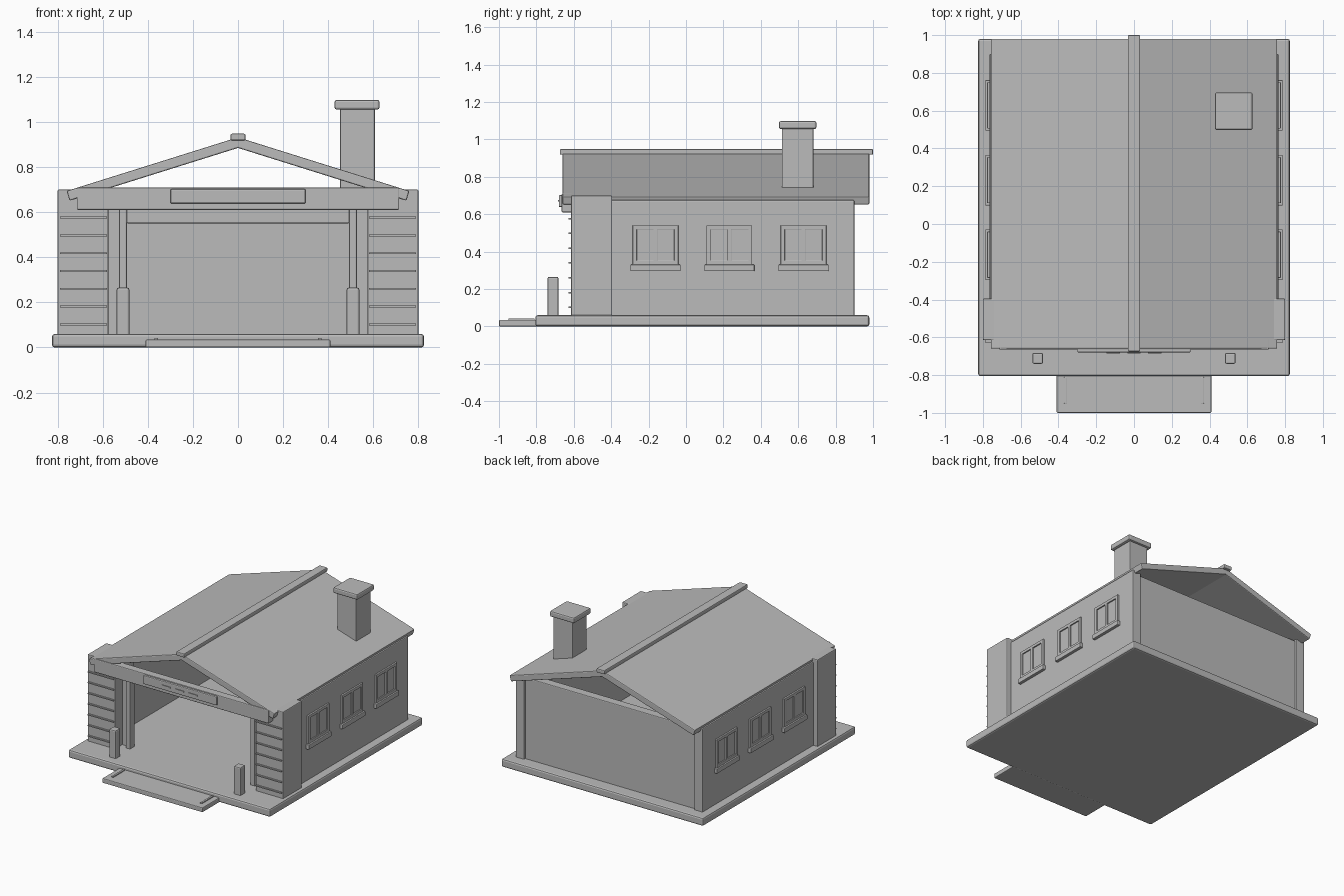
import bpy, math
from mathutils import Matrix

default = bpy.data.objects.get("Cube")
if default:
    bpy.data.objects.remove(default, do_unlink=True)

grey = bpy.data.materials.new("plain grey")
grey.use_nodes = True
COLOUR = (0.5, 0.5, 0.5, 1)
grey.diffuse_color = COLOUR
grey.node_tree.nodes["Principled BSDF"].inputs["Base Color"].default_value = COLOUR


def box(name, x, y, z, bevel=0.006):
    """Bevelled box from its (low, high) extent along each axis."""
    spans = (x, y, z)
    bpy.ops.mesh.primitive_cube_add(size=1)
    ob = bpy.context.object
    ob.name = ob.data.name = name
    ob.data.transform(Matrix.Diagonal([b - a for a, b in spans] + [1]))
    ob.location = [(a + b) / 2 for a, b in spans]
    ob.data.materials.append(grey)
    if bevel:
        mod = ob.modifiers.new("soft edges", "BEVEL")
        mod.width = bevel
        mod.segments = 2
    return ob


def pair(name, x, y, z, bevel=0.006):
    """Same box on both sides of the building."""
    box("left_" + name, x, y, z, bevel)
    box("right_" + name, (-x[1], -x[0]), y, z, bevel)


# Ground slab and entry ramp
box("foundation_slab", (-0.825, 0.825), (-0.805, 0.98), (0, 0.06), 0.012)
box("entry_ramp", (-0.41, 0.41), (-1, -0.79), (0, 0.035))
pair("ramp_strip", (0.355, 0.37), (-0.95, -0.81), (0.03, 0.042), 0.002)

# Walls and front piers
pair("side_wall", (0.695, 0.765), (-0.45, 0.9), (0.05, 0.675))
box("back_wall", (-0.7, 0.7), (0.82, 0.885), (0.05, 0.66))
pair("front_pier", (0.575, 0.8), (-0.615, -0.395), (0.05, 0.7))
for i in range(7):
    z = 0.102 + 0.079 * i
    pair("siding_strip_%d" % i, (0.582, 0.79), (-0.627, -0.61), (z - 0.004, z + 0.004), 0)

# Doorway frame
pair("door_jamb", (0.492, 0.528), (-0.56, -0.5), (0.05, 0.62))
pair("door_trim", (0.528, 0.58), (-0.53, -0.47), (0.05, 0.62), 0)
box("door_header", (-0.495, 0.495), (-0.56, -0.5), (0.55, 0.625))
box("front_beam", (-0.715, 0.715), (-0.665, -0.605), (0.61, 0.71))

# Blank sign board with three small raised bars
box("sign_board", (-0.3, 0.3), (-0.68, -0.655), (0.638, 0.702))
for i, x in enumerate((-0.11, 0, 0.11)):
    box("sign_bar_%d" % i, (x - 0.035, x + 0.035), (-0.685, -0.678), (0.667, 0.675), 0)

# Bollards by the entrance
pair("bollard", (0.482, 0.538), (-0.74, -0.682), (0.05, 0.265), 0.008)

# Side windows with sill, frame, mullion and recessed glass
for i, y in enumerate((-0.163, 0.232, 0.628)):
    lo, hi = y - 0.122, y + 0.122
    out = (0.755, 0.777)
    tag = "window_%d_" % i
    pair(tag + "sill", (0.755, 0.787), (lo - 0.012, hi + 0.012), (0.295, 0.33), 0.004)
    pair(tag + "bottom_rail", out, (lo, hi), (0.33, 0.352), 0.002)
    pair(tag + "top_rail", out, (lo, hi), (0.518, 0.54), 0.002)
    pair(tag + "front_stile", out, (lo, lo + 0.022), (0.335, 0.535), 0.002)
    pair(tag + "back_stile", out, (hi - 0.022, hi), (0.335, 0.535), 0.002)
    pair(tag + "mullion", out, (y - 0.011, y + 0.011), (0.335, 0.535), 0.002)
    pair(tag + "glass", (0.755, 0.768), (lo, hi), (0.335, 0.535), 0)

# Sloping roof slabs
PITCH = math.radians(17.4)
THICK = 0.045
LENGTH = 0.76 / math.cos(PITCH)
for side, name in ((1, "left_roof_slab"), (-1, "right_roof_slab")):
    slab = box(name, (-LENGTH / 2, LENGTH / 2), (-0.66, 0.98), (-THICK / 2, THICK / 2))
    slab.rotation_euler.y = side * PITCH
    slab.location.x = side * (0.38 - math.sin(PITCH) * THICK / 2)
    slab.location.z = 0.932 - 0.38 * math.tan(PITCH) - math.cos(PITCH) * THICK / 2
box("ridge_cap", (-0.033, 0.033), (-0.675, 1), (0.918, 0.948))

# Chimney
box("chimney_stack", (0.452, 0.608), (0.512, 0.682), (0.68, 1.06))
box("chimney_cap", (0.428, 0.628), (0.497, 0.697), (1.055, 1.098), 0.01)
